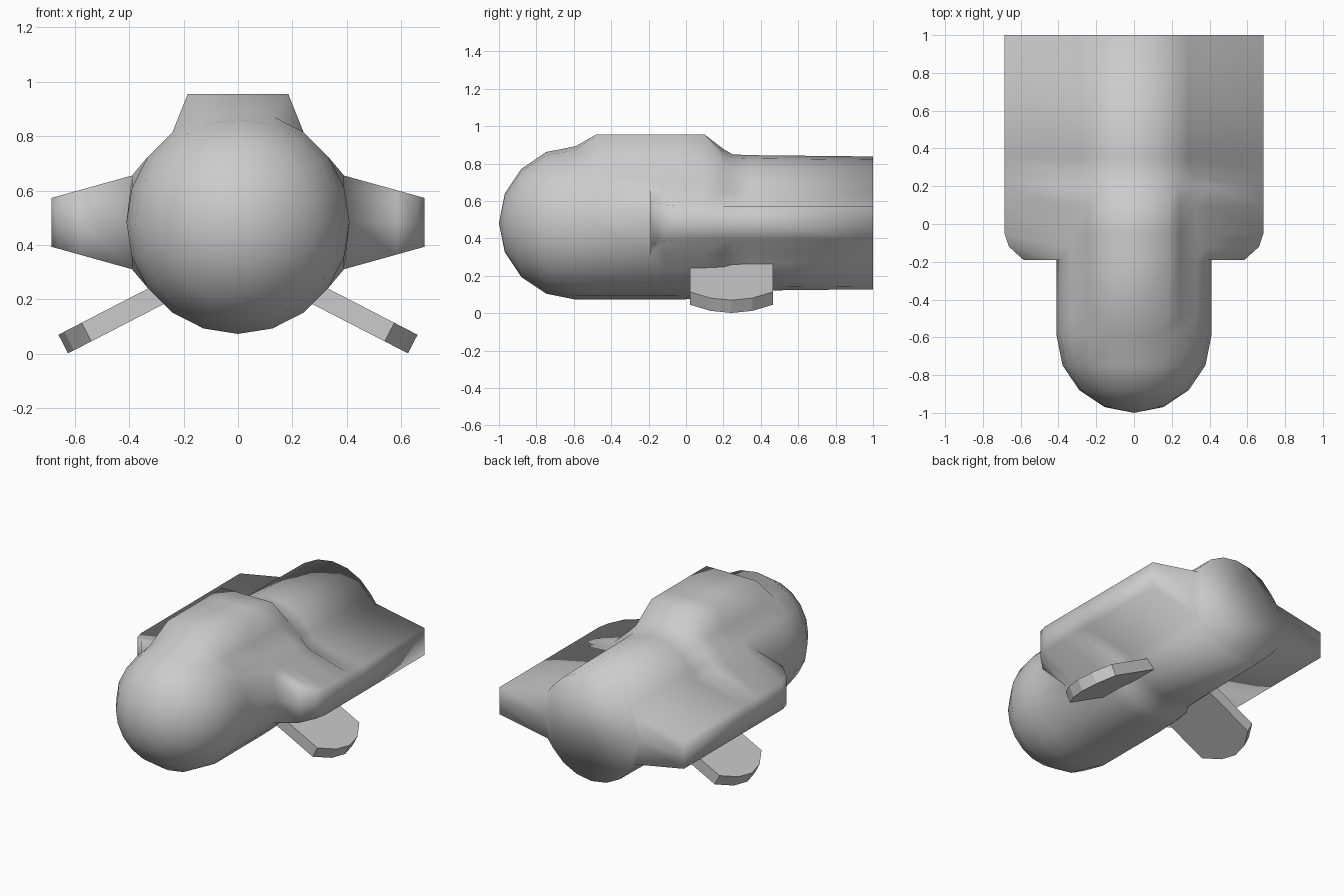
import bpy, bmesh, math
from mathutils import Vector

if "Cube" in bpy.data.objects:
    bpy.data.objects.remove(bpy.data.objects["Cube"])

CZ, N = 0.483, 20


def make_object(name, bm, smooth):
    bmesh.ops.recalc_face_normals(bm, faces=bm.faces[:])
    me = bpy.data.meshes.new(name)
    bm.to_mesh(me)
    bm.free()
    for p in me.polygons:
        p.use_smooth = smooth
    ob = bpy.data.objects.new(name, me)
    bpy.context.collection.objects.link(ob)
    return ob


# Fuselage: lofted 20-sided rings, index 0 at the top
R = 0.41
rings = [(-0.59 - R * math.cos(math.radians(a)), R * math.sin(math.radians(a)))
         for a in (22.5, 45, 67.5)]
rings += [(-0.59, R), (-0.48, R), (-0.19, R), (-0.12, R), (-0.05, R),
          (0.10, 0.405), (0.20, 0.395), (0.25, 0.366), (0.35, 0.362), (1.0, 0.355)]
bm = bmesh.new()
loft = []
for y, r in rings:
    ring = []
    for i in range(N):
        a = 2 * math.pi * i / N
        x, z = r * math.sin(a), r * math.cos(a)
        # raised flat-topped hump
        if -0.5 < y < 0.15 and i in (0, 1, N - 1):
            x = math.copysign(0.185, x) if i else 0
            z = 0.955 - CZ
        # wing roots
        if y > -0.2 and i in (4, 6, 14, 16):
            wx, wz = (0.39, 0.172) if y < 0.22 else (0.325, 0.157)
            x, z = math.copysign(wx, x), math.copysign(wz, z)
        ring.append(bm.verts.new((x, y, CZ + z)))
    loft.append(ring)
nose = bm.verts.new((0, -1, CZ))
for i in range(N):
    bm.faces.new((nose, loft[0][i], loft[0][(i + 1) % N]))
wing_faces = {1: [], -1: []}
for k in range(len(loft) - 1):
    for i in range(N):
        j = (i + 1) % N
        f = bm.faces.new((loft[k][i], loft[k + 1][i], loft[k + 1][j], loft[k][j]))
        if rings[k][0] > -0.2:
            if i in (4, 5):
                wing_faces[1].append(f)
            elif i in (14, 15):
                wing_faces[-1].append(f)
bm.faces.new(loft[-1])
bmesh.ops.recalc_face_normals(bm, faces=bm.faces[:])

# Wings: side panels extruded outward, with rounded front corners
for side, faces in wing_faces.items():
    geom = bmesh.ops.extrude_face_region(bm, geom=faces)["geom"]
    for v in [g for g in geom if isinstance(g, bmesh.types.BMVert)]:
        y = v.co.y
        x = 0.585 if y < -0.15 else 0.662 if y < -0.1 else 0.685
        dz = v.co.z - CZ
        if abs(dz) > 0.05:
            dz = math.copysign(0.172 - 0.082 * (x - 0.39) / 0.295, dz)
        v.co = (side * x, y, CZ + dz)
make_object("fuselage_with_wings", bm, True)

# Lower fins: slanted plates with a bowed outer end, mirrored
d, n = Vector((0.889, 0, -0.458)), Vector((0.458, 0, 0.889))
tip, mid, half = Vector((0.66, 0, 0.07)), 0.243, 0.2225
outline = [(-0.5, -half)]
outline += [(-0.096 * s * s, s * half) for s in (-1, -0.5, 0, 0.5, 1)]
outline += [(-0.5, half)]
bm = bmesh.new()
top, low = [[bm.verts.new(tip + d * t - n * h + Vector((0, mid + y, 0)))
             for t, y in outline] for h in (0, 0.077)]
bm.faces.new(top)
bm.faces.new(low[::-1])
for i in range(len(top)):
    j = (i + 1) % len(top)
    bm.faces.new((top[i], low[i], low[j], top[j]))
fin = make_object("lower_fins", bm, False)
fin.modifiers.new("Mirror", 'MIRROR').use_axis[0] = True
